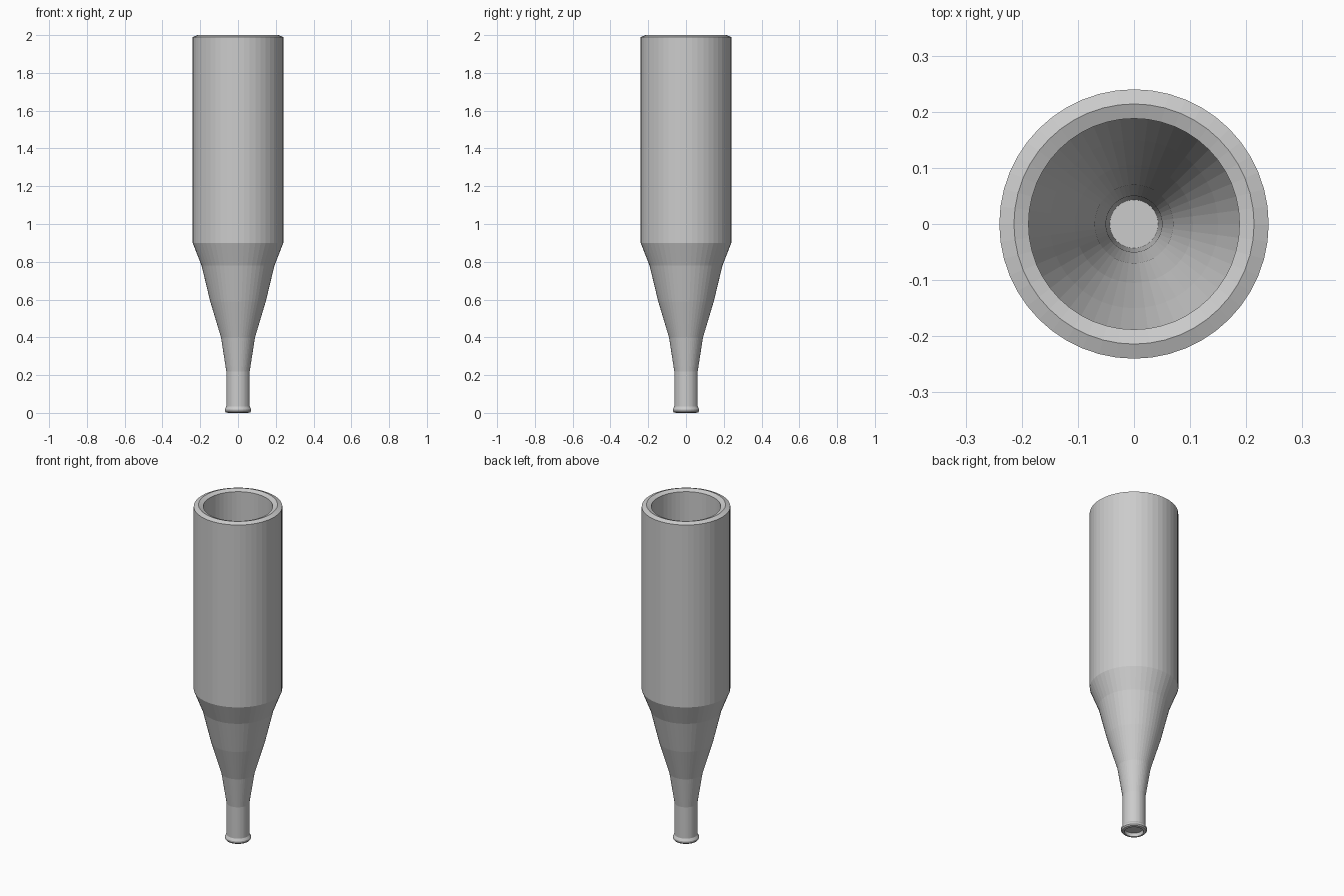
import bpy, bmesh, math

if "Cube" in bpy.data.objects:
    bpy.data.objects.remove(bpy.data.objects["Cube"])

SIDES = 48

grey = bpy.data.materials.new("light grey")
grey.diffuse_color = (0.6, 0.6, 0.6, 1)
grey.use_nodes = True
grey.node_tree.nodes["Principled BSDF"].inputs["Base Color"].default_value = grey.diffuse_color


def lathe(name, profile):
    """Spin a (radius, z) profile around the z axis; radius 0 becomes a pole."""
    bm = bmesh.new()
    rings = []
    for r, z in profile:
        if r == 0:
            rings.append([bm.verts.new((0, 0, z))] * SIDES)
        else:
            rings.append([bm.verts.new((r * math.cos(2 * math.pi * i / SIDES),
                                        r * math.sin(2 * math.pi * i / SIDES), z))
                          for i in range(SIDES)])
    for a, b in zip(rings, rings[1:]):
        for i in range(SIDES):
            j = (i + 1) % SIDES
            corners = list(dict.fromkeys((a[i], a[j], b[j], b[i])))
            bm.faces.new(corners)
    bmesh.ops.recalc_face_normals(bm, faces=bm.faces)
    mesh = bpy.data.meshes.new(name)
    bm.to_mesh(mesh)
    bm.free()
    mesh.materials.append(grey)
    obj = bpy.data.objects.new(name, mesh)
    bpy.context.collection.objects.link(obj)
    return obj


# Hollow body: recessed mouth, lip, neck, shoulder, barrel, rim, inner wall, floor
lathe("bottle_shell", [
    (0, 0.02), (0.048, 0.02), (0.052, 0.0),                       # mouth recess
    (0.065, 0.003), (0.07, 0.01), (0.07, 0.02), (0.062, 0.033),   # lip
    (0.062, 0.22), (0.09, 0.40), (0.147, 0.59), (0.193, 0.78),    # neck, shoulder
    (0.24, 0.90), (0.24, 1.99), (0.214, 2.0), (0.188, 1.99),      # barrel, rim
    (0.188, 0.91), (0.15, 0.78), (0.105, 0.60), (0.07, 0.41),     # inner wall
    (0.05, 0.22), (0.043, 0.03), (0, 0.03),                       # inner floor
])
